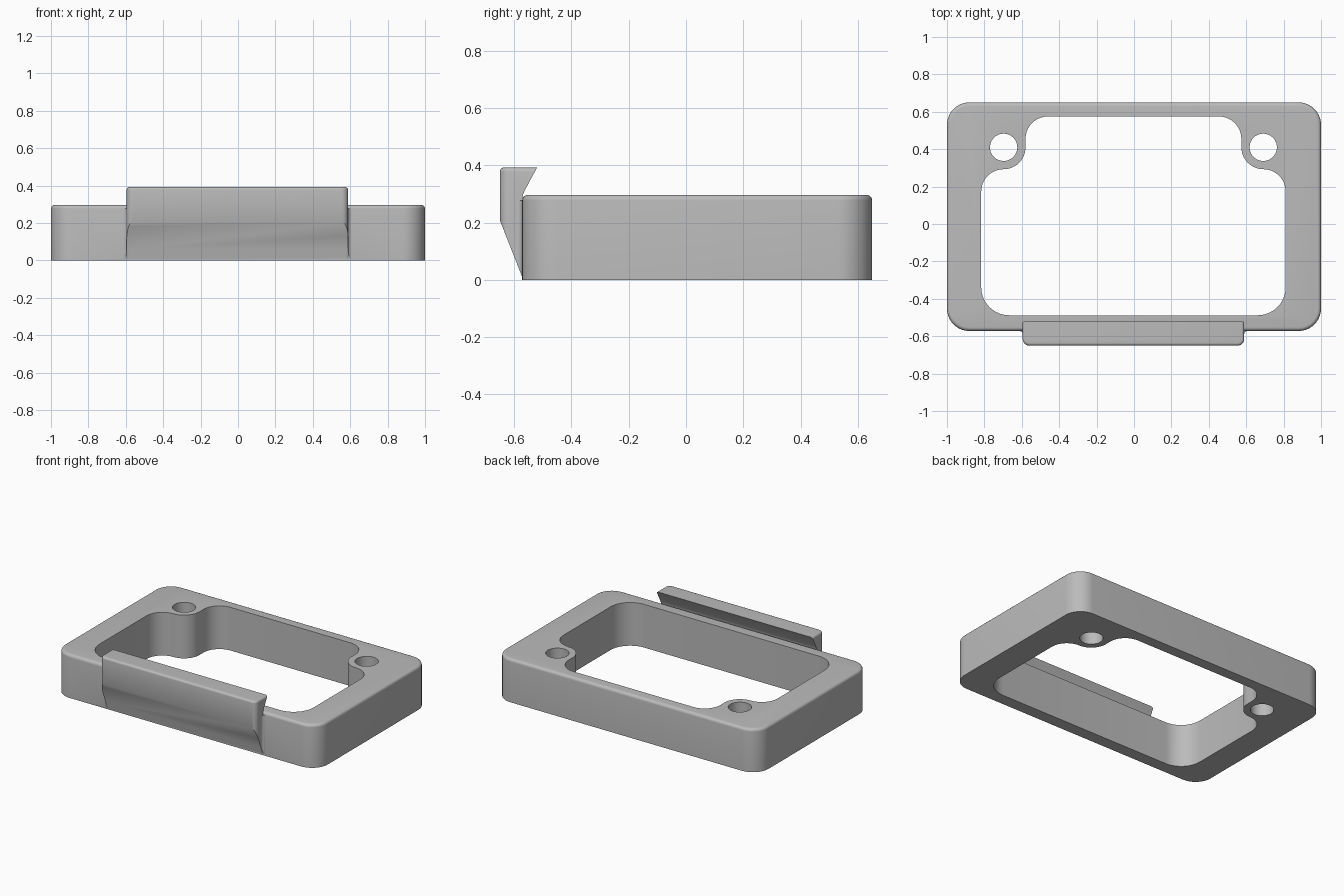
import bpy, bmesh
from math import sin, cos, pi, radians

if "Cube" in bpy.data.objects:
    bpy.data.objects.remove(bpy.data.objects["Cube"])

grey = bpy.data.materials.new("plain grey")
grey.diffuse_color = (0.5, 0.5, 0.5, 1)
grey.use_nodes = True
grey.node_tree.nodes["Principled BSDF"].inputs["Base Color"].default_value = grey.diffuse_color

OFF = -0.003            # opening, holes and clip sit slightly left
TOP, FRONT = 0.297, -0.572


def arc(cx, cy, r, a0, a1, n=10):
    return [(cx + r * cos(radians(a0 + (a1 - a0) * i / n)),
             cy + r * sin(radians(a0 + (a1 - a0) * i / n))) for i in range(n + 1)]


def round_rect(x0, x1, y0, y1, r):
    return (arc(x1 - r, y1 - r, r, 0, 90) + arc(x0 + r, y1 - r, r, 90, 180) +
            arc(x0 + r, y0 + r, r, 180, 270) + arc(x1 - r, y0 + r, r, 270, 360))


def loft(name, rings):
    """Solid from stacked rings of equal point count."""
    bm = bmesh.new()
    vs = [[bm.verts.new(p) for p in ring] for ring in rings]
    n = len(vs[0])
    for a, b in zip(vs, vs[1:]):
        for i in range(n):
            bm.faces.new((a[i], a[(i + 1) % n], b[(i + 1) % n], b[i]))
    bm.faces.new(vs[0][::-1])
    bm.faces.new(vs[-1])
    bmesh.ops.recalc_face_normals(bm, faces=bm.faces)
    me = bpy.data.meshes.new(name)
    bm.to_mesh(me)
    bm.free()
    me.materials.append(grey)
    ob = bpy.data.objects.new(name, me)
    bpy.context.collection.objects.link(ob)
    return ob


def prism(name, pts, z0, z1):
    return loft(name, [[(x, y, z) for x, y in pts] for z in (z0, z1)])


def filleted_block(name, x0, x1, y0, y1, r, z0, z1, f):
    """Rounded-rectangle block with a filleted top edge."""
    levels = [(0, z0)] + [(f * (1 - cos(a)), z1 - f + f * sin(a))
                          for a in (pi / 2 * i / 5 for i in range(6))]
    return loft(name, [[(x, y, z) for x, y in
                        round_rect(x0 + d, x1 - d, y0 + d, y1 - d, r - d)]
                       for d, z in levels])


def boolean(ob, other, op):
    m = ob.modifiers.new(op, 'BOOLEAN')
    m.operation, m.object, m.solver = op, other, 'EXACT'
    bpy.context.view_layer.objects.active = ob
    bpy.ops.object.modifier_apply(modifier=m.name)
    bpy.data.objects.remove(other)


# Frame body
frame = filleted_block("frame", -1, 1, FRONT, 0.65, 0.12, 0, TOP, 0.02)

# Opening with concave corners that wrap around the two screw bosses
left = (arc(-0.457, 0.455, 0.12, 90, 180) + arc(-0.694, 0.41, 0.117, 0, -90) +
        arc(-0.694, 0.173, 0.12, 90, 180) + arc(-0.664, -0.338, 0.15, 180, 270))
outline = [(x + OFF, y) for x, y in left] + [(-x + OFF, y) for x, y in reversed(left)]
boolean(frame, prism("opening", outline, -0.1, 0.5), 'DIFFERENCE')

# Screw holes
for s in (-1, 1):
    hole = arc(s * 0.694 + OFF, 0.41, 0.073, 0, 360, 40)[:-1]
    boolean(frame, prism("screw_hole", hole, -0.1, 0.5), 'DIFFERENCE')

# Front clip: filleted block trimmed to the hooked side profile
profile = [(-0.7, 0.5), (-0.7, 0.337), (-0.568, 0), (-0.55, 0), (-0.55, 0.28),
           (-0.571, 0.287), (-0.569, 0.298), (-0.563, 0.312), (-0.52, 0.392), (-0.46, 0.5)]
profile = [(-0.7, 0.5), (-0.7, 0.337), (-0.65, 0.208)] + profile[2:]


def trim(ob):
    boolean(ob, loft("clip_profile", [[(x, y, z) for y, z in profile] for x in (-0.8, 0.8)]),
            'INTERSECT')


clip = filleted_block("clip", -0.592 + OFF, 0.592 + OFF, -0.65, -0.4, 0.035, -0.02, 0.392, 0.014)
trim(clip)
boolean(frame, clip, 'UNION')

# Small fillets where the clip sides meet the frame
R = 0.018
for s in (-1, 1):
    pts = arc(-0.592 - R, FRONT - R, R, 0, 90, 5)
    pts += [(-0.592 - R, -0.552), (-0.58, -0.552), (-0.58, FRONT - R)]
    fillet = prism("clip_fillet", [(-s * x + OFF, y) for x, y in pts], -0.02, 0.277)
    trim(fillet)
    boolean(frame, fillet, 'UNION')

# Smooth the rounded surfaces and keep hard edges
bpy.ops.object.select_all(action='DESELECT')
frame.select_set(True)
bpy.context.view_layer.objects.active = frame
bpy.ops.object.shade_smooth_by_angle(angle=radians(30))
